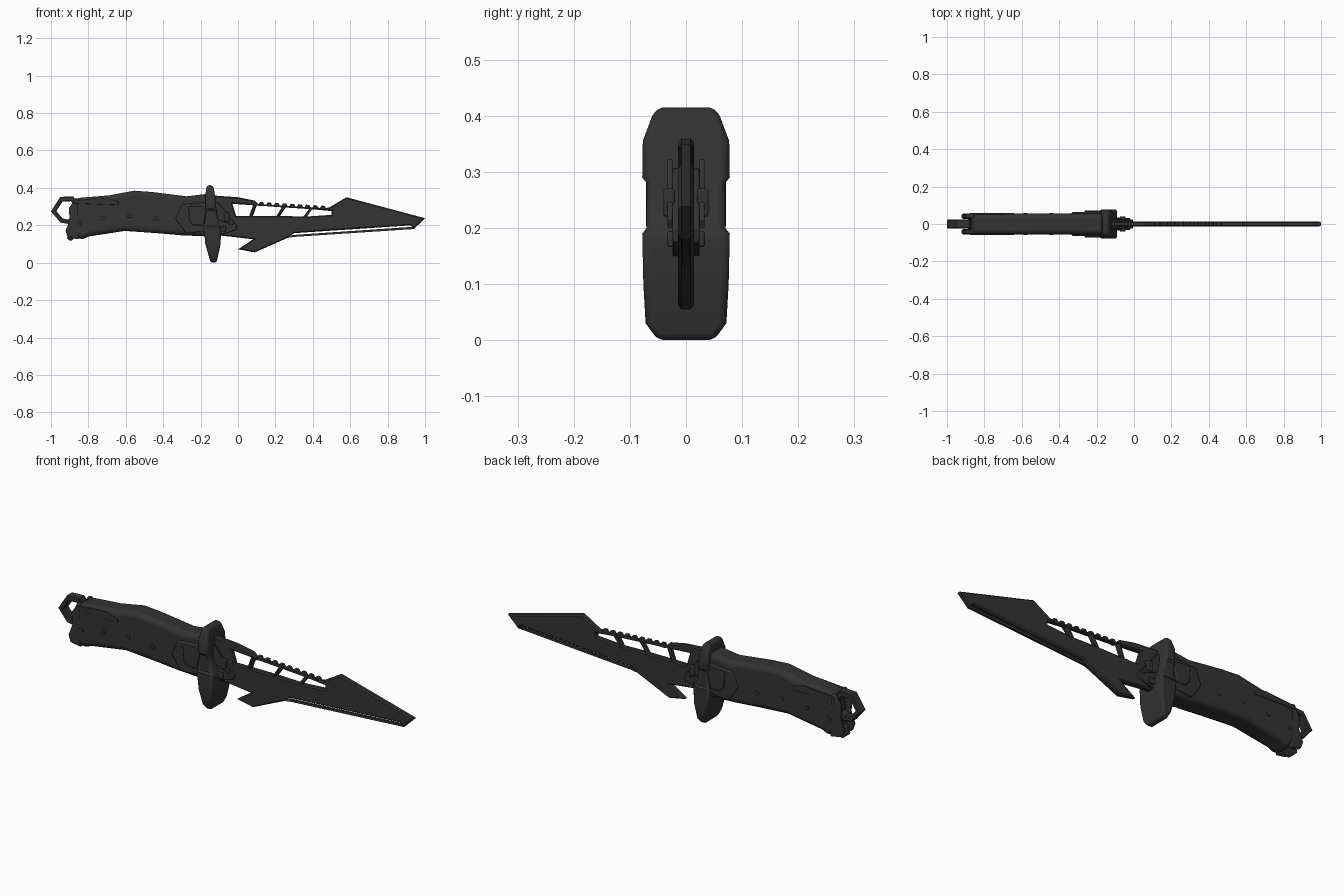
import bpy
import bmesh
import math
from mathutils import Vector

cube = bpy.data.objects.get("Cube")
if cube:
    bpy.data.objects.remove(cube)

steel = bpy.data.materials.new("dark grey")
steel.use_nodes = True
colour = (0.033, 0.033, 0.033, 1)
steel.diffuse_color = colour
steel.node_tree.nodes["Principled BSDF"].inputs["Base Color"].default_value = colour


def finish(name, mesh, bevel=0, segments=2):
    """Link a mesh as a named part, with rounded edges and smooth shading."""
    part = bpy.data.objects.new(name, mesh)
    bpy.context.collection.objects.link(part)
    mesh.materials.clear()
    mesh.materials.append(steel)
    if bevel:
        mod = part.modifiers.new("rounded edges", 'BEVEL')
        mod.width = bevel
        mod.segments = segments
        mod.limit_method = 'ANGLE'
        mod.angle_limit = math.radians(40)
    bpy.ops.object.select_all(action='DESELECT')
    part.select_set(True)
    bpy.context.view_layer.objects.active = part
    bpy.ops.object.shade_smooth_by_angle(angle=math.radians(35))
    return part


def mesh_from(bm, name):
    bmesh.ops.recalc_face_normals(bm, faces=bm.faces)
    mesh = bpy.data.meshes.new(name)
    bm.to_mesh(mesh)
    bm.free()
    return mesh


def prism(name, outline, y_from, y_to, bevel=0, segments=2):
    """Extrude a side outline (x, z) across the thickness."""
    bm = bmesh.new()
    face = bm.faces.new([bm.verts.new((x, y_from, z)) for x, z in outline])
    grown = bmesh.ops.extrude_face_region(bm, geom=[face])["geom"]
    moved = [v for v in grown if isinstance(v, bmesh.types.BMVert)]
    bmesh.ops.translate(bm, verts=moved, vec=(0, y_to - y_from, 0))
    return finish(name, mesh_from(bm, name), bevel, segments)


def pair(name, outline, near, far, bevel=0):
    """The same plate on both faces of the knife."""
    prism("right_" + name, outline, -far, -near, bevel)
    prism("left_" + name, outline, near, far, bevel)


def sheet(name, loops, half, chamfer):
    """Flat sheet with holes and chamfered rims; the first loop is the rim."""
    curve = bpy.data.curves.new(name, 'CURVE')
    curve.dimensions = '2D'
    curve.fill_mode = 'BOTH'
    curve.extrude = half - chamfer
    curve.bevel_depth = chamfer
    curve.bevel_resolution = 0
    curve.offset = -chamfer
    for loop in loops:
        spline = curve.splines.new('POLY')
        spline.points.add(len(loop) - 1)
        for point, (x, z) in zip(spline.points, loop):
            point.co = (x, z, 0, 1)
        spline.use_cyclic_u = True
    helper = bpy.data.objects.new(name + "_curve", curve)
    bpy.context.collection.objects.link(helper)
    bpy.context.view_layer.update()
    graph = bpy.context.evaluated_depsgraph_get()
    mesh = bpy.data.meshes.new_from_object(helper.evaluated_get(graph))
    bpy.data.objects.remove(helper)
    part = finish(name, mesh)
    part.rotation_euler.x = math.radians(90)


def box_outline(x, z, width, height):
    w, h = width / 2, height / 2
    return [(x - w, z - h), (x + w, z - h), (x + w, z + h), (x - w, z + h)]


# Blade: serrated spine, lower barb and a row of slanted windows
spine = [(-.14, .36), (0, .35), (.09, .332)]
start, end, teeth = Vector((.11, .325)), Vector((.48, .303)), 9
for i in range(teeth):
    a = start.lerp(end, i / teeth)
    b = start.lerp(end, (i + .6) / teeth)
    spine += [(a.x, a.y - .012), (a.x + .008, a.y), (b.x, b.y), (b.x + .006, b.y - .012)]
tip = [(.49, .297), (.58, .35), (1, .238), (.94, .18), (.925, .2)]
belly = [(.3, .158), (.27, .135), (.09, .055), (0, .072),
         (.08, .125), (0, .135), (-.14, .15)]
windows = [
    [(-.03, .315), (.08, .307), (.06, .25), (-.01, .25)],
    [(.1, .306), (.235, .296), (.205, .25), (.08, .25)],
    [(.255, .295), (.38, .287), (.35, .247), (.225, .25)],
    [(.395, .286), (.5, .276), (.5, .256), (.37, .247)],
]
sheet("blade", [spine + tip + belly] + windows, .014, .006)

# Slim cutting strip, separated from the blade by a slit
prism("cutting_strip", [(.27, .133), (.3, .138), (.94, .18), (.95, .192),
                        (.92, .191), (.29, .148)], -.006, .006)

# Handle: swept grip with rounded edges
grip = [(-.87, .345), (-.69, .36), (-.555, .385), (-.46, .378), (-.275, .355), (-.15, .37),
        (-.15, .14), (-.31, .147), (-.42, .157), (-.605, .17), (-.8, .14), (-.84, .12), (-.89, .16)]
prism("grip", grip, -.055, .055, .025, 4)

# Forked butt, heel spur and inlaid panels
butt = [(-.855, .345), (-.875, .345), (-.885, .32), (-.905, .29),
        (-.9, .23), (-.922, .17), (-.91, .135), (-.85, .125)]
pair("butt_cheek", butt, .028, .055, .008)
prism("heel_spur", [(-.9, .17), (-.915, .13), (-.895, .115), (-.87, .135), (-.84, .19)],
      -.025, .025, .006)
pair("upper_panel", [(-.87, .335), (-.7, .347), (-.64, .325), (-.64, .308), (-.88, .318)],
     .05, .0575, .002)

# Lanyard ring: open angular loop
ring_outer = [(-.95, .352), (-.88, .355), (-.855, .31), (-.87, .23), (-.905, .207), (-.95, .215), (-1, .275)]
centre = sum((Vector(p) for p in ring_outer), Vector((0, 0))) / len(ring_outer)
ring_inner = [tuple(centre.lerp(Vector(p), .66)) for p in ring_outer]
sheet("lanyard_ring", [ring_outer, ring_inner], .024, .004)

# Grip rivets
for i, (x, z) in enumerate([(-.845, .215), (-.72, .238), (-.58, .25), (-.44, .238)]):
    rivet = [(x + .011 * math.cos(k * math.tau / 12), z + .011 * math.sin(k * math.tau / 12))
             for k in range(12)]
    prism("rivet_" + str(i), rivet, -.059, .059, .002)

# Bolster: layered badge plates near the guard
badge = [(-.3, .312), (-.18, .322), (-.15, .3), (-.15, .17), (-.28, .158), (-.335, .235)]
pair("badge_base", badge, .045, .063, .006)
pair("badge_plate", [(-.265, .3), (-.19, .3), (-.17, .28), (-.185, .2), (-.24, .2), (-.26, .225)],
     .055, .071, .004)

# Guard: stacked rectangles (height, back, front, half width)
bm = bmesh.new()
rings = []
for z, back, front, half in [
        (0, -.145, -.115, .05), (.03, -.155, -.108, .072), (.1, -.175, -.093, .076),
        (.19, -.183, -.09, .078), (.2, -.178, -.1, .07), (.28, -.175, -.115, .07),
        (.29, -.175, -.117, .078), (.355, -.175, -.122, .077),
        (.4, -.17, -.13, .06), (.415, -.163, -.14, .05)]:
    corners = [(back, -half), (front, -half), (front, half), (back, half)]
    rings.append([bm.verts.new((x, y, z)) for x, y in corners])
for low, high in zip(rings, rings[1:]):
    for k in range(4):
        bm.faces.new((low[k], low[k - 1], high[k - 1], high[k]))
bm.faces.new(rings[0])
bm.faces.new(rings[-1])
finish("guard", mesh_from(bm, "guard"), .012, 3)

# Collar: wedge plates and clamps gripping the blade root
pair("collar_wedge", [(-.13, .31), (-.1, .3), (-.005, .2), (-.01, .175), (-.09, .15), (-.13, .16)],
     .01, .024, .003)
pair("collar_rail", [(-.13, .322), (-.105, .322), (-.02, .215), (-.03, .2), (-.13, .24)],
     .024, .033, .002)
pair("collar_lug", box_outline(-.06, .245, .03, .05), .02, .04, .004)
pair("lower_clamp", box_outline(-.09, .18, .05, .028), .02, .034, .004)
